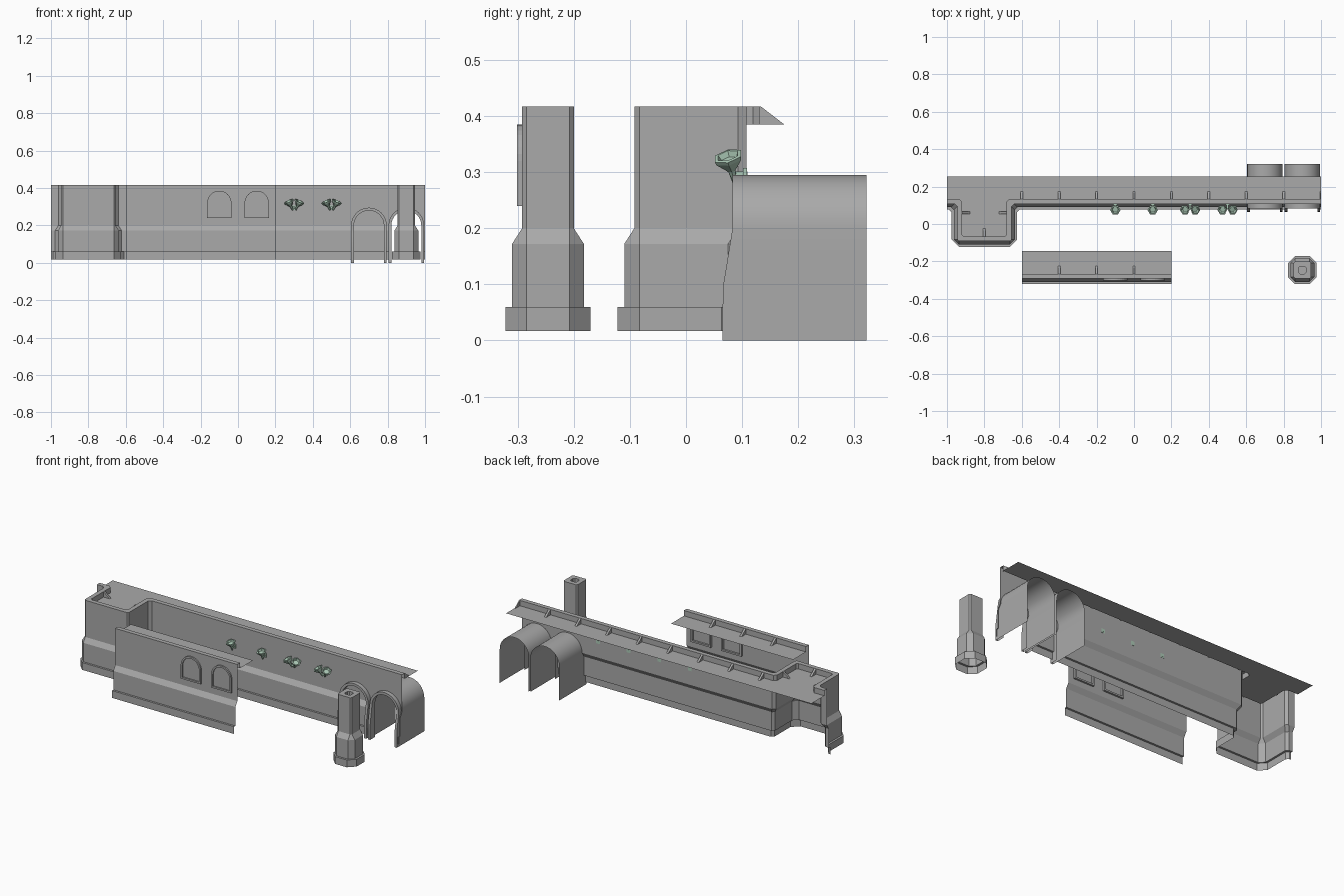
import bpy, bmesh
from math import pi, cos, sin, radians
from mathutils import Matrix, Vector

cube = bpy.data.objects.get("Cube")
if cube:
    bpy.data.objects.remove(cube)


def material(name, rgb):
    m = bpy.data.materials.new(name)
    m.use_nodes = True
    m.diffuse_color = (*rgb, 1)
    m.node_tree.nodes["Principled BSDF"].inputs["Base Color"].default_value = (*rgb, 1)
    return m


STONE = material("grey stone", (0.40, 0.40, 0.40))
GREEN = material("pale green metal", (0.42, 0.60, 0.48))

# Wall section as (outward offset, height), from walkway up and over to the foot
SECTION = [(-.026, .385), (-.026, .417), (0, .417), (0, .2),
           (.018, .172), (.018, .06), (.03, .06), (.03, .017)]
FLOOR_Z = .385
WALL_Y = .108


def finish(name, bm, mat=STONE, smooth=False):
    bmesh.ops.remove_doubles(bm, verts=bm.verts, dist=1e-5)
    bmesh.ops.dissolve_degenerate(bm, edges=bm.edges, dist=1e-5)
    bmesh.ops.recalc_face_normals(bm, faces=bm.faces)
    mesh = bpy.data.meshes.new(name)
    bm.to_mesh(mesh)
    bm.free()
    mesh.materials.append(mat)
    ob = bpy.data.objects.new(name, mesh)
    bpy.context.collection.objects.link(ob)
    if smooth:
        bpy.ops.object.select_all(action='DESELECT')
        bpy.context.view_layer.objects.active = ob
        ob.select_set(True)
        bpy.ops.object.shade_smooth_by_angle(angle=radians(35))
    return ob


def loft(bm, rows, closed=False):
    """Join rows of points with quads; returns the vertex rows."""
    vs = [[bm.verts.new(p) for p in row] for row in rows]
    for a, b in zip(vs, vs[1:]):
        n = len(a)
        for i in range(n if closed else n - 1):
            j = (i + 1) % n
            bm.faces.new((a[i], a[j], b[j], b[i]))
    return vs


def box(bm, lo, hi):
    lo, hi = Vector(lo), Vector(hi)
    m = Matrix.Translation((lo + hi) / 2) @ Matrix.Diagonal((*(hi - lo), 1))
    bmesh.ops.create_cube(bm, size=1, matrix=m)


def sweep(bm, path, closed=False):
    """Sweep the wall section; path entries are (x, y, nx, ny, opening height)."""
    rows = []
    for off, z in SECTION:
        row = []
        for x, y, nx, ny, h in path:
            o = 0 if z < h else off
            if off < 0 and closed or off < 0 and abs(x + .8) < .15:
                # inner corners are mitred
                nx, ny = mitre(x, y, nx, ny, closed)
            row.append((x + o * nx, y + o * ny, max(z, h)))
        rows.append(row)
    return loft(bm, rows, closed)


def mitre(x, y, nx, ny, closed):
    cx, cy = PILLAR if closed else (-.8, 1)
    return (1 if x > cx else -1), (1 if y > cy else -1)


def arch(cx, r, z0, spring, steps=16):
    """Arch outline as (x, z), from left foot over to right foot."""
    legs = [z0 + (spring - z0) * t / 4 for t in range(4)]
    pts = [(cx - r, z) for z in legs]
    pts += [(cx - r * cos(pi * i / steps), spring + r * sin(pi * i / steps))
            for i in range(steps + 1)]
    return pts + [(cx + r, z) for z in reversed(legs)]


# Main wall with bastion on the right end and an open gate on the left end
HW, FRONT, CV, CC = .145, -.092, .009, .015
half = [(-.8 + HW - CV, FRONT, 0, -1, 0), (-.8 + HW, FRONT + CV, 1, 0, 0),
        (-.8 + HW, WALL_Y - CC, 1, -1, 0), (-.8 + HW + CC, WALL_Y, 1, -1, 0)]
other = [(-1.6 - x, y, -nx, ny, h) for x, y, nx, ny, h in reversed(half)]
gate = [(x, WALL_Y, 0, -1, z if z >= .2 else 0) for x, z in arch(.9, .08, 0, .2)]
path = ([(-1, WALL_Y, 0, -1, 0)] + other + half +
        [(-.6, WALL_Y, 0, -1, 0), (.8, WALL_Y, 0, -1, 0)] + gate +
        [(1, WALL_Y, 0, -1, 0)])
bm = bmesh.new()
inner = sweep(bm, path)[0]
edge = [v.co.copy() for v in inner]
finish("main_wall", bm)

bm = bmesh.new()
outline = []
for p in edge + [Vector((1, .255, FLOOR_Z)), Vector((-1, .255, FLOOR_Z))]:
    if not outline or (p - outline[-1]).length > 1e-4:
        outline.append(p)
bm.faces.new([bm.verts.new(p) for p in outline])
bmesh.ops.triangulate(bm, faces=bm.faces)
finish("main_walkway", bm)

# Detached front wall with its walkway
SHIFT = -.4
bm = bmesh.new()
sweep(bm, [(x, WALL_Y + SHIFT, 0, -1, 0) for x in (-.6, .2)])
finish("front_wall", bm)
bm = bmesh.new()
loft(bm, [[(x, y, FLOOR_Z) for x in (-.6, .2)] for y in (-.266, -.145)])
finish("front_walkway", bm)


# Sloped ribs bracing the parapets
def rib(bm, x, y, angle=0, left=-.006, right=.006):
    m = Matrix.Translation((x, y, 0)) @ Matrix.Rotation(angle, 4, 'Z')
    prof = [(-.004, FLOOR_Z), (-.004, .4165), (0, .4165), (.041, FLOOR_Z)]
    vs = loft(bm, [[m @ Vector((s, d, z)) for d, z in prof] for s in (left, right)], True)
    for row in vs:
        bm.faces.new(row)


bm = bmesh.new()
for i in range(9):
    x = -.6 + .2 * i
    rib(bm, x, WALL_Y + .026, right=0 if i == 8 else .006)
rib(bm, -.8, FRONT + .026)
rib(bm, -.8 + HW - .026, .06, pi / 2)
rib(bm, -.8 - HW + .026, .06, -pi / 2)
finish("main_parapet_ribs", bm)
bm = bmesh.new()
for x in (-.4, -.2, 0):
    rib(bm, x, WALL_Y + .026 + SHIFT)
finish("front_parapet_ribs", bm)

# Freestanding chamfered pillar
PILLAR = (.9, -.246)
W, F = .046, .038
path = []
for k in range(4):
    c, s = round(cos(k * pi / 2)), round(sin(k * pi / 2))
    for a, b in ((W, -F), (W, F)):
        path.append((PILLAR[0] + c * a - s * b, PILLAR[1] + s * a + c * b, c, s, 0))
bm = bmesh.new()
bm.faces.new(sweep(bm, path, True)[0])
finish("pillar", bm)


# Vaulted tunnels whose front rim follows the wall slope
def rim_y(z):
    t = min(max((z - .09) / .11, 0), 1)
    return .065 + .018 * t


for name, cx in (("inner_tunnel", .7), ("outer_tunnel", .9)):
    big, small = arch(cx, .095, 0, .2), arch(cx, .08, 0, .2)
    bm = bmesh.new()
    loft(bm, [[(x, .322, z) for x, z in big],
              [(x, rim_y(z), z) for x, z in big],
              [(x, rim_y(z), z) for x, z in small],
              [(x, .112, z) for x, z in small]])
    finish(name, bm, smooth=True)

# Arched blind windows with a square reveal behind
for name, cx in (("right_window", -.1), ("left_window", .1)):
    big, small = arch(cx, .065, .24, .32), arch(cx, .055, .25, .32)
    y = WALL_Y + SHIFT
    bm = bmesh.new()
    rows = loft(bm, [[(x, yy, z) for x, z in ring] for yy, ring in
                     ((y, big), (y - .009, big), (y - .009, small), (y - .001, small))], True)
    bm.faces.new(rows[-1])
    for lo, hi in ((.235, .245), (.375, .385)):
        box(bm, (cx - .066, y + .001, lo), (cx + .066, y + .012, hi))
    for s in (-1, 1):
        box(bm, (cx + s * .061 - .005, y + .001, .245), (cx + s * .061 + .005, y + .012, .375))
    finish(name, bm)

# Hexagonal bowl lamps on the main wall
BOWL = [(.004, -.048), (.007, -.024), (.014, -.016), (.026, -.002),
        (.028, .005), (.021, .006), (.016, -.004)]


def bowl(bm, x, lean):
    m = (Matrix.Translation((x, .076, .324)) @ Matrix.Rotation(radians(lean), 4, 'Y')
         @ Matrix.Rotation(radians(14), 4, 'X'))
    rows = loft(bm, [[m @ Vector((r * cos(k * pi / 3), r * sin(k * pi / 3), h))
                      for k in range(6)] for r, h in BOWL], True)
    bm.faces.new(rows[0])
    bm.faces.new(rows[-1])


for i, (x, pair) in enumerate(((-.1, 0), (.1, 0), (.3, 1), (.5, 1))):
    bm = bmesh.new()
    for s in ((-1, 1) if pair else (0,)):
        bowl(bm, x + s * .027, s * 25)
    box(bm, (x - .006, .08, .289), (x + .006, .11, .301))
    box(bm, (x - .012, .102, .283), (x + .012, .109, .307))
    finish("wall_lamp_%d" % (i + 1), bm, GREEN)
